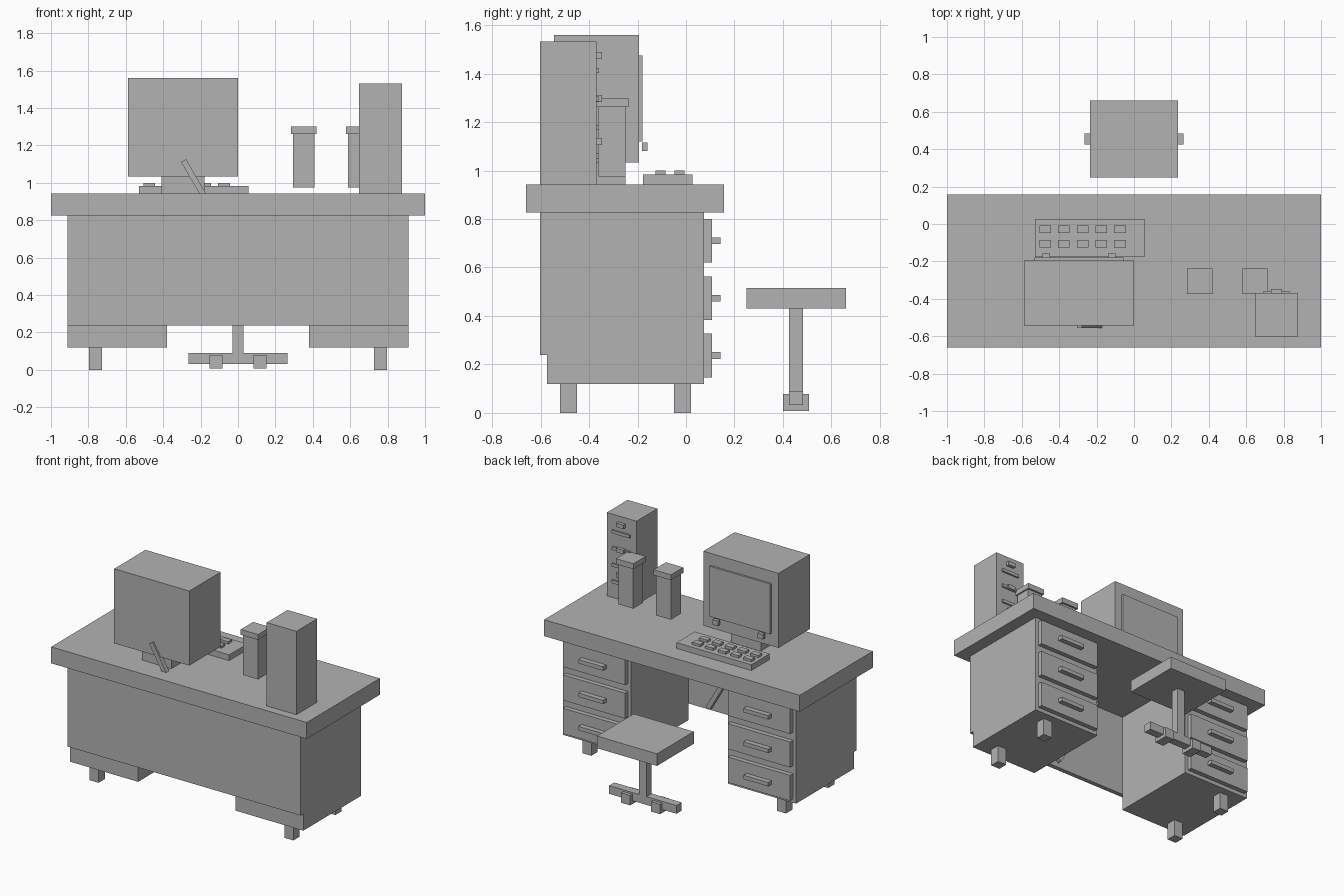
import bpy, bmesh, math
from mathutils import Matrix, Vector

if "Cube" in bpy.data.objects:
    bpy.data.objects.remove(bpy.data.objects["Cube"])

grey = bpy.data.materials.new("plain grey")
grey.diffuse_color = (0.45, 0.45, 0.45, 1)
grey.use_nodes = True
grey.node_tree.nodes["Principled BSDF"].inputs["Base Color"].default_value = grey.diffuse_color


def box(name, x, y, z, tilt=0.0):
    """Box from (min, max) ranges, optionally tilted about y."""
    c = Vector([(r[0] + r[1]) / 2 for r in (x, y, z)])
    s = [r[1] - r[0] for r in (x, y, z)]
    bm = bmesh.new()
    bmesh.ops.create_cube(bm, size=1, matrix=Matrix.Diagonal((*s, 1)))
    me = bpy.data.meshes.new(name)
    bm.to_mesh(me)
    bm.free()
    me.materials.append(grey)
    ob = bpy.data.objects.new(name, me)
    ob.location = c
    ob.rotation_euler.y = tilt
    bpy.context.collection.objects.link(ob)
    return ob


def around(c, half):
    return (c - half, c + half)


# desk top and modesty panel
box("desk_top", (-1, 1), (-0.66, 0.157), (0.826, 0.942))
box("back_panel", (-0.912, 0.912), (-0.602, -0.57), (0.238, 0.826))

# drawer pedestals with legs, drawer fronts and handles
for side, s in (("left", -1), ("right", 1)):
    cx = 0.646 * s
    box(side + "_pedestal", around(cx, 0.266), (-0.573, 0.074), (0.12, 0.826))
    for y in (-0.485, -0.015):
        box(side + "_leg", around(0.762 * s, 0.035), around(y, 0.035), (0, 0.12))
    for z in (0.237, 0.473, 0.71):
        box(side + "_drawer", around(cx, 0.243), (0.074, 0.107), around(z, 0.09))
        box(side + "_drawer_handle", around(cx, 0.097), (0.107, 0.142), around(z, 0.014))

# monitor
mx = -0.294
box("monitor_body", around(mx, 0.294), (-0.544, -0.194), (1.033, 1.56))
box("monitor_screen", around(mx, 0.238), (-0.194, -0.18), (1.12, 1.475))
box("monitor_stand", around(mx, 0.116), (-0.49, -0.25), (0.942, 1.033))
for s in (-1, 1):
    box("monitor_knob", around(mx + 0.176 * s, 0.02), (-0.182, -0.158), (1.08, 1.116))

# slanted cable running behind the monitor and through the desk
box("cable", around(-0.046, 0.0155), (-0.557, -0.526), around(0.694, 0.49),
    tilt=math.radians(-30))

# keyboard with two rows of keys
box("keyboard", (-0.53, 0.055), (-0.177, 0.027), (0.942, 0.983))
for i in range(5):
    for y in (-0.105, -0.027):
        box("key", around(-0.475 + 0.1 * i, 0.031), around(y, 0.02), (0.983, 1.0))

# two square canisters with lids
for x in (0.352, 0.646):
    box("canister", around(x, 0.058), around(-0.306, 0.056), (0.975, 1.262))
    box("canister_lid", around(x, 0.068), around(-0.306, 0.069), (1.262, 1.3))

# tower cabinet with slots and knobs
tx = 0.762
box("tower", around(tx, 0.116), (-0.602, -0.37), (0.942, 1.532))
for i in range(4):
    box("tower_slot", around(tx, 0.07), (-0.37, -0.358), around(1.06 + 0.1177 * i, 0.011))
for i in range(3):
    box("tower_knob", around(tx, 0.029), (-0.37, -0.347), around(1.12 + 0.1775 * i, 0.014))

# stool
box("stool_seat", around(0, 0.235), (0.249, 0.66), (0.43, 0.516))
box("stool_post", around(0, 0.029), around(0.454, 0.029), (0.09, 0.43))
box("stool_base", around(0, 0.264), around(0.454, 0.029), (0.032, 0.09))
for s in (-1, 1):
    box("stool_foot", around(0.117 * s, 0.035), around(0.454, 0.053), (0.008, 0.078))
